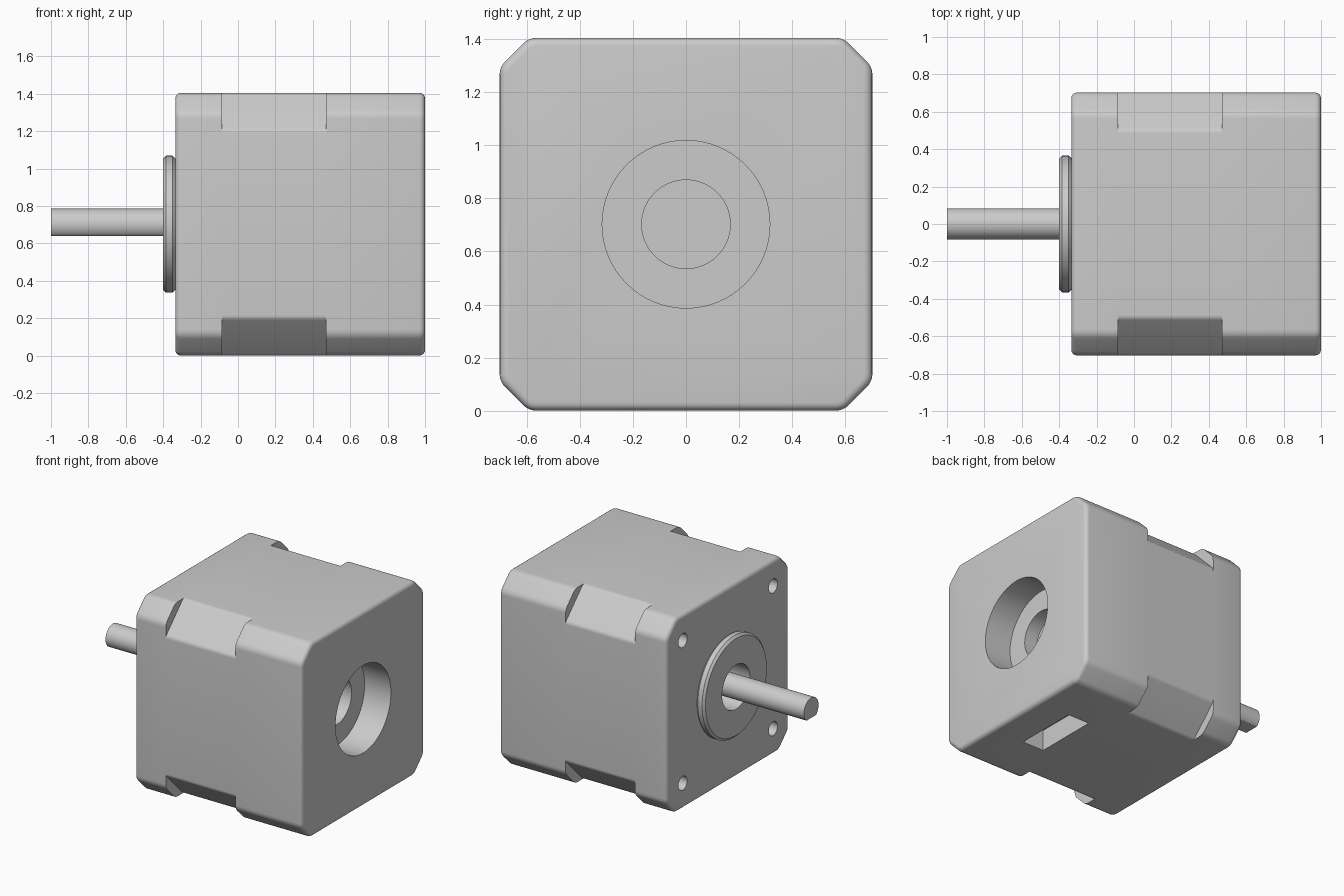
import bpy, bmesh
from math import sin, cos, tan, pi

cube = bpy.data.objects.get("Cube")
if cube:
    bpy.data.objects.remove(cube, do_unlink=True)

HALF = 0.7025      # half width of the housing, also the height of the axis

steel = bpy.data.materials.new("light_grey_metal")
steel.use_nodes = True
steel.diffuse_color = (0.6, 0.6, 0.6, 1)
steel.node_tree.nodes["Principled BSDF"].inputs["Base Color"].default_value = (0.6, 0.6, 0.6, 1)


def loft(name, rings):
    """Skin a list of (x, [(y, z), ...]) rings along the motor axis and cap the ends."""
    bm = bmesh.new()
    loops = [[bm.verts.new((x, y, z + HALF)) for y, z in pts] for x, pts in rings]
    for a, b in zip(loops, loops[1:]):
        for i in range(len(a)):
            j = (i + 1) % len(a)
            bm.faces.new((a[i], a[j], b[j], b[i]))
    bm.faces.new(loops[0])
    bm.faces.new(loops[-1])
    bmesh.ops.recalc_face_normals(bm, faces=bm.faces)
    mesh = bpy.data.meshes.new(name)
    bm.to_mesh(mesh)
    bm.free()
    mesh.materials.append(steel)
    obj = bpy.data.objects.new(name, mesh)
    bpy.context.collection.objects.link(obj)
    return obj


def circle(r, y=0, z=0, n=64):
    return [(y + r * cos(2 * pi * i / n), z + r * sin(2 * pi * i / n)) for i in range(n)]


def rod(name, x0, x1, r, y=0, z=0, n=64):
    return loft(name, [(x0, circle(r, y, z, n)), (x1, circle(r, y, z, n))])


def octagon(chamfer, r, inset=0, steps=5):
    """Square with chamfered corners whose eight edges are rounded."""
    far, near = HALF - r, HALF - chamfer - r * tan(pi / 8)
    pts = []
    for quarter in range(4):
        q = quarter * pi / 2
        for start, cy, cz in ((0, far, near), (pi / 4, near, far)):
            for i in range(steps + 1):
                a = start + pi / 4 * i / steps
                y, z = cy + (r - inset) * cos(a), cz + (r - inset) * sin(a)
                pts.append((y * cos(q) - z * sin(q), y * sin(q) + z * cos(q)))
    return pts


def end_cap(name, x_inner, x_outer, edge=0.03, steps=4):
    """Housing cap with a rounded outer rim."""
    d = 1 if x_outer > x_inner else -1
    rings = [(x_inner, octagon(0.11, 0.07))]
    for i in range(steps + 1):
        a = pi / 2 * i / steps
        rings.append((x_outer - d * edge * (1 - sin(a)), octagon(0.11, 0.07, edge * (1 - cos(a)))))
    return loft(name, rings)


def cut(obj, cutter):
    cutter.hide_render = True
    mod = obj.modifiers.new("cut", "BOOLEAN")
    mod.operation, mod.solver, mod.object = "DIFFERENCE", "EXACT", cutter
    bpy.context.view_layer.objects.active = obj
    bpy.ops.object.modifier_apply(modifier=mod.name)
    bpy.data.objects.remove(cutter, do_unlink=True)


# Housing: two caps and a more deeply chamfered middle
front_cap = end_cap("shaft_end_cap", -0.085, -0.335)
middle = loft("middle_section", [(x, octagon(0.2, 0.04)) for x in (-0.085, 0.47)])
rear_cap = end_cap("rear_cap", 0.47, 1.0)

# Stepped bore in the rear
cut(rear_cap, rod("bore_cutter", 0.79, 1.1, 0.316))
cut(rear_cap, rod("inner_bore_cutter", 0.69, 0.9, 0.167))

# Connector slot underneath
slot = [(-0.23, -HALF - 0.1), (0.23, -HALF - 0.1), (0.23, 0.15 - HALF), (-0.23, 0.15 - HALF)]
cut(rear_cap, loft("slot_cutter", [(0.58, slot), (0.75, slot)]))

# Mounting holes
for y in (-0.515, 0.515):
    for z in (-0.515, 0.515):
        cut(front_cap, rod("hole_cutter", -0.5, -0.185, 0.05, y, z, 32))

# Pilot ring with bevelled rims
ring = loft("pilot_ring", [(x, circle(r, n=96)) for x, r in
                           ((-0.4, 0.35), (-0.385, 0.366), (-0.35, 0.366), (-0.335, 0.352))])

# Recess around the shaft
cut(front_cap, rod("recess_cutter", -0.5, -0.2, 0.16))
cut(ring, rod("ring_recess_cutter", -0.5, -0.2, 0.16))

# Shaft with a flat underside
flat = [(y, max(z, -0.0625)) for y, z in circle(0.083)]
shaft = loft("shaft", [(-1.0, flat), (-0.19, flat)])

# Smooth shading with sharp edges kept
bpy.ops.object.select_all(action="DESELECT")
for obj in (front_cap, middle, rear_cap, ring, shaft):
    obj.select_set(True)
    bpy.context.view_layer.objects.active = obj
bpy.ops.object.shade_smooth_by_angle(angle=pi / 6)
